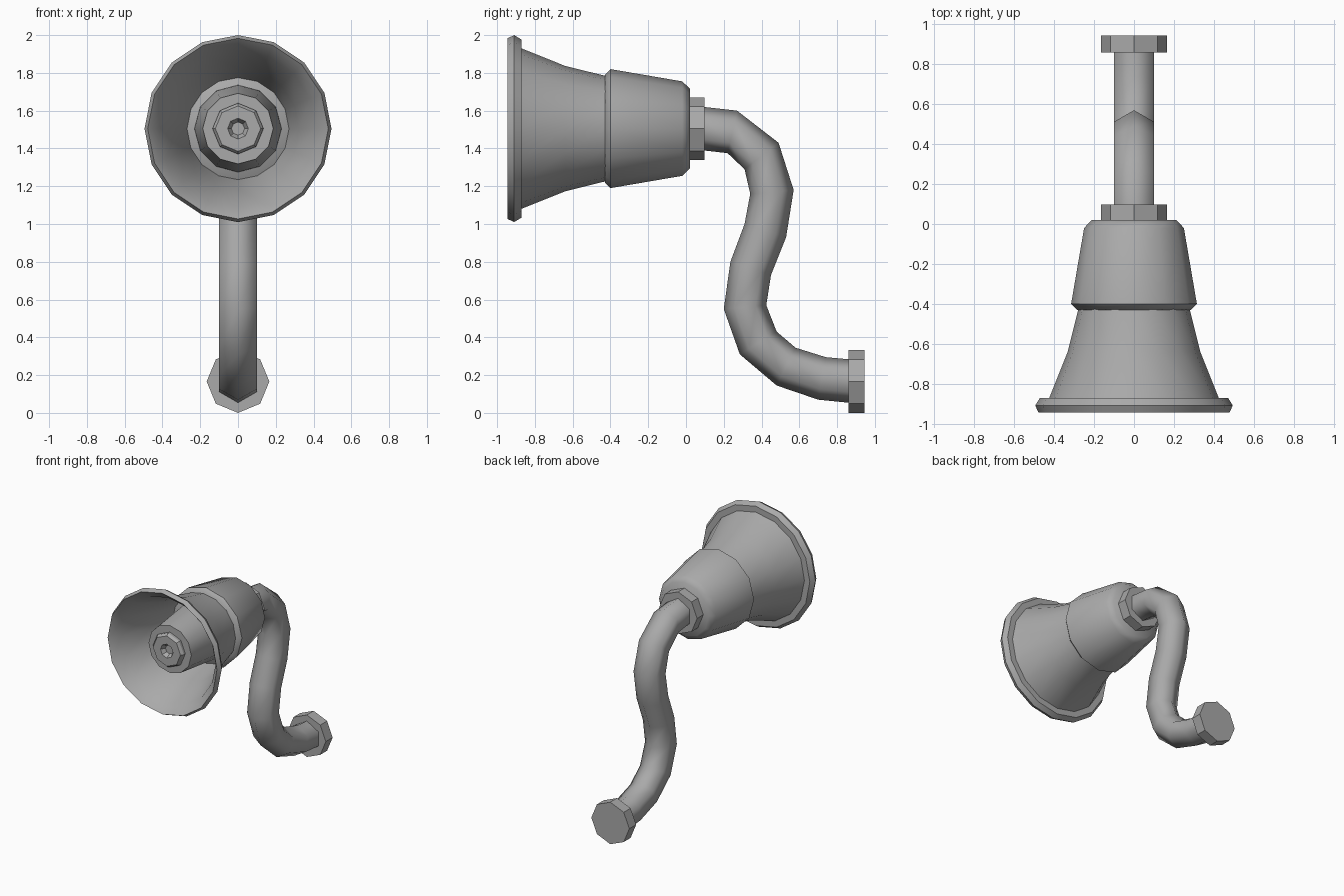
import bpy, bmesh, math

if "Cube" in bpy.data.objects:
    bpy.data.objects.remove(bpy.data.objects["Cube"])

AXIS_Z = 1.505   # height of the horn axis
FOOT_Z = 0.166   # height of the wall foot axis

grey = bpy.data.materials.new("grey metal")
grey.diffuse_color = (0.4, 0.4, 0.4, 1)
grey.use_nodes = True
grey.node_tree.nodes["Principled BSDF"].inputs["Base Color"].default_value = grey.diffuse_color


def finish(bm, name, angle):
    bmesh.ops.recalc_face_normals(bm, faces=bm.faces)
    me = bpy.data.meshes.new(name)
    bm.to_mesh(me)
    bm.free()
    me.materials.append(grey)
    if angle:
        me.shade_smooth()
        me.set_sharp_from_angle(angle=math.radians(angle))
    ob = bpy.data.objects.new(name, me)
    bpy.context.collection.objects.link(ob)
    return ob


def skin(bm, rings, closed=False):
    """Join successive vertex rings with quads; cap the ends when open."""
    n = len(rings[0])
    pairs = list(zip(rings, rings[1:]))
    if closed:
        pairs.append((rings[-1], rings[0]))
    else:
        bm.faces.new(rings[0])
        bm.faces.new(rings[-1])
    for a, b in pairs:
        for i in range(n):
            j = (i + 1) % n
            bm.faces.new((a[i], a[j], b[j], b[i]))


def lathe(name, profile, sides, z, angle=0, closed=False):
    """Turn a (y, radius) profile around a horizontal axis along y."""
    bm = bmesh.new()
    rings = [[bm.verts.new((r * math.sin(2 * math.pi * i / sides), y,
                            z + r * math.cos(2 * math.pi * i / sides)))
              for i in range(sides)] for y, r in profile]
    skin(bm, rings, closed)
    return finish(bm, name, angle)


# Flared horn with a rolled rim, thin walled
lathe("horn", [(-.30, .25), (-.43, .28), (-.64, .332), (-.872, .425),
               (-.872, .472), (-.91, .495), (-.945, .478), (-.935, .468),
               (-.872, .415), (-.64, .322), (-.43, .27), (-.30, .24)],
      16, AXIS_Z, 40, closed=True)

# Tapered housing behind the horn
lathe("housing", [(-.43, .285), (-.40, .315), (-.02, .25), (.02, .212)],
      12, AXIS_Z, 50)

# Inner cone with its front nut and hole
lathe("inner_cone", [(-.30, .235), (-.45, .23), (-.85, .187)], 12, AXIS_Z, 40)
lathe("front_nut", [(-.84, .135), (-.87, .135), (-.89, .12), (-.89, .055),
                    (-.855, .035)], 8, AXIS_Z)

# Octagonal collar and wall foot
lathe("collar", [(.01, .166), (.098, .166)], 8, AXIS_Z)
lathe("wall_foot", [(.86, .166), (.945, .166)], 8, FOOT_Z)

# Six-sided S-shaped arm, from outer and inner edge points (y, z)
outer = [(.09, 1.62), (.27, 1.60), (.49, 1.43), (.57, 1.18), (.53, .93), (.45, .73),
         (.425, .57), (.48, .43), (.58, .345), (.74, .295), (.87, .283)]
inner = [(.09, 1.39), (.22, 1.375), (.31, 1.29), (.34, 1.16), (.31, 1.0), (.235, .80),
         (.20, .55), (.285, .31), (.48, .145), (.70, .07), (.87, .053)]
bm = bmesh.new()
rings = []
for (oy, oz), (iy, iz) in zip(outer, inner):
    ring = []
    for k in range(6):
        a = k * math.pi / 3
        c, s = math.cos(a) / 2, math.sin(a)
        ring.append(bm.verts.new((.115 * s, (oy + iy) / 2 + (oy - iy) * c,
                                  (oz + iz) / 2 + (oz - iz) * c)))
    rings.append(ring)
skin(bm, rings)
finish(bm, "arm", 65)
